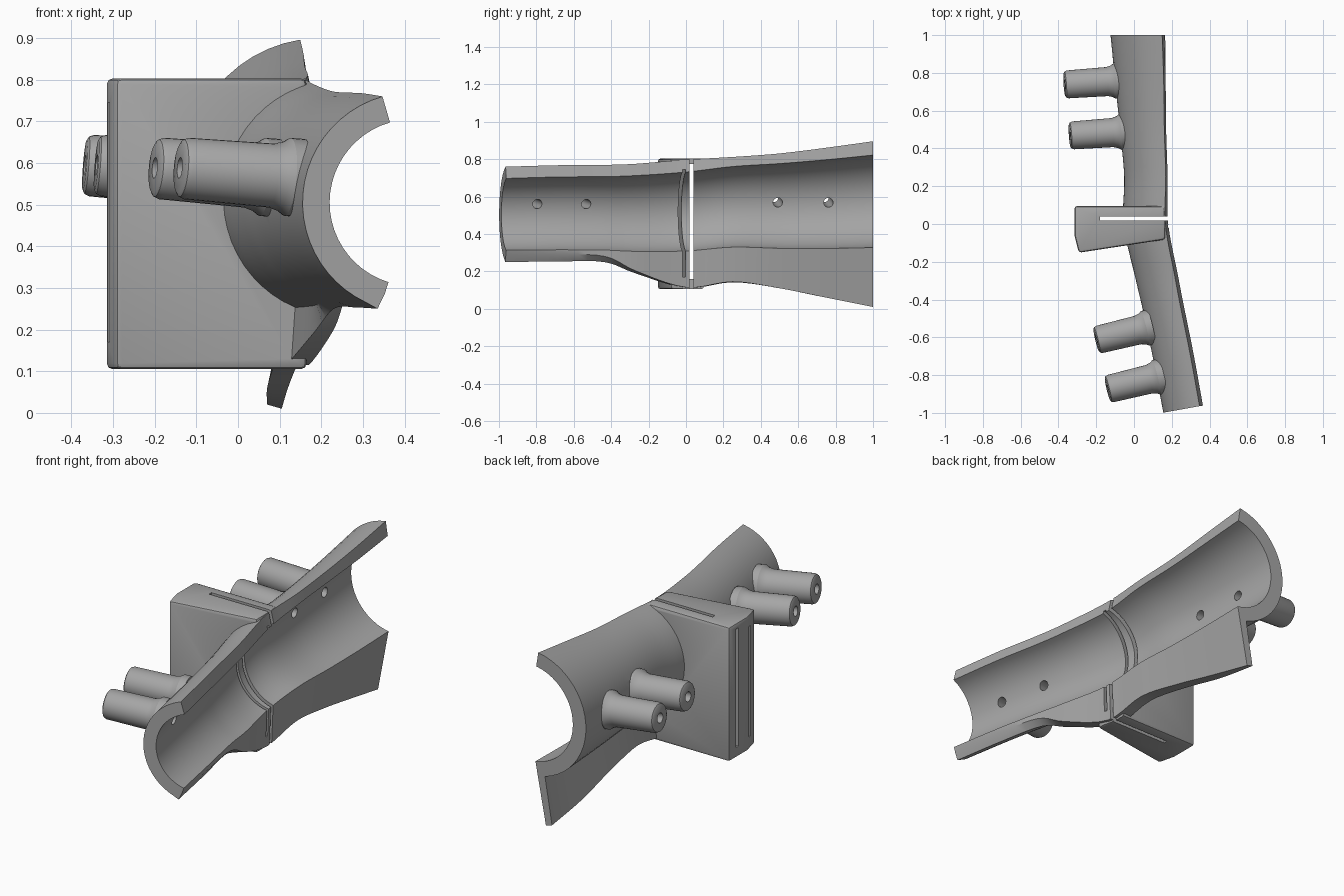
import bpy, bmesh, math
from mathutils import Vector, Matrix

if "Cube" in bpy.data.objects:
    bpy.data.objects.remove(bpy.data.objects["Cube"], do_unlink=True)

grey = bpy.data.materials.new("matte grey")
grey.use_nodes = True
colour = (0.38, 0.38, 0.38, 1)
grey.diffuse_color = colour
grey.node_tree.nodes["Principled BSDF"].inputs["Base Color"].default_value = colour


def make(name, bm):
    bmesh.ops.recalc_face_normals(bm, faces=bm.faces)
    mesh = bpy.data.meshes.new(name)
    bm.to_mesh(mesh)
    bm.free()
    mesh.materials.append(grey)
    obj = bpy.data.objects.new(name, mesh)
    bpy.context.collection.objects.link(obj)
    return obj


def loft(name, rings):
    """Skin closed rings of equal length and cap both ends."""
    bm = bmesh.new()
    rows = [[bm.verts.new(p) for p in ring] for ring in rings]
    n = len(rows[0])
    for a, b in zip(rows, rows[1:]):
        for i in range(n):
            j = (i + 1) % n
            bm.faces.new((a[i], a[j], b[j], b[i]))
    bm.faces.new(rows[0])
    bm.faces.new(rows[-1])
    return make(name, bm)


def combine(target, tool, operation):
    """Apply a boolean and discard the tool."""
    mod = target.modifiers.new("join", 'BOOLEAN')
    mod.operation = operation
    mod.solver = 'EXACT'
    mod.object = tool
    graph = bpy.context.evaluated_depsgraph_get()
    mesh = bpy.data.meshes.new_from_object(target.evaluated_get(graph))
    target.modifiers.clear()
    target.data = mesh
    bpy.data.objects.remove(tool, do_unlink=True)


def smooth_path(keys, steps):
    """Catmull-Rom interpolation of the station values."""
    out = []
    for i in range(len(keys) - 1):
        k = [keys[max(0, min(len(keys) - 1, i + d))] for d in (-1, 0, 1, 2)]
        for s in range(steps):
            t = s / steps
            out.append([b + t / 2 * (c - a + t * (2 * a - 5 * b + 4 * c - d
                        + t * (3 * (b - c) + d - a))) for a, b, c, d in zip(*k)])
    return out + [list(keys[-1])]


# Trough stations: y, centre x, centre z, inner r, outer r, rim angle,
# inner end angle, flap front x, flap z, flap back x, flap back z
STATIONS = [
    (-.98, .42, .505, .20, .265, 106, 253, .352, .285, .335, .25),
    (-.70, .37, .51, .203, .268, 106, 253, .307, .29, .285, .253),
    (-.45, .32, .51, .205, .27, 106, 253, .262, .28, .23, .25),
    (-.28, .285, .51, .21, .275, 105, 255, .23, .20, .18, .19),
    (0, .23, .52, .217, .285, 103, 256, .17, .115, .11, .112),
    (.25, .22, .545, .22, .272, 101, 258, .16, .145, .10, .142),
    (.50, .21, .55, .23, .285, 100, 260, .14, .11, .085, .11),
    (.75, .205, .56, .24, .305, 99, 261, .12, .06, .07, .06),
    (1.0, .20, .575, .25, .325, 99, 262, .105, .01, .07, .02),
]
ARC = 22


def arc(cx, cz, r, a0, a1):
    angles = [math.radians(a0 + (a1 - a0) * i / ARC) for i in range(ARC + 1)]
    return [(cx + r * math.cos(a), cz + r * math.sin(a)) for a in angles]


def place(points, y, cx):
    # front sections lean to stay square to the angled axis
    lean = .18 * min(1, max(0, -y / .3))
    return [Vector((x, y + lean * (x - cx + .16), z)) for x, z in points]


wall_rings, void_rings = [], []
for y, cx, cz, ri, ro, a0, a1, fx, fz, bx, bz in smooth_path(STATIONS, 5):
    inner = arc(cx, cz, ri, a0, a1)
    outer = arc(cx, cz, ro, a0, a1 - 8)
    wall_rings.append(place(inner + [(fx, fz), (bx, bz)] + outer[::-1], y, cx))
    if abs(y) < .4:
        cut = arc(cx, cz, ri + .02, a0, a1)
        far = cx + .5
        void = cut + [(fx - .02, fz - .05), (far, fz - .05), (far, cut[0][1])]
        void_rings.append(place(void, y, cx))
body = loft("bone_guide", wall_rings)


# Cutting block, hollowed to follow the trough
def prism(name, outline, z0, z1):
    return loft(name, [[Vector((x, y, z)) for x, y in outline] for z in (z0, z1)])


block = prism("block", [(-.315, .095), (-.315, -.06), (-.292, -.152), (.165, -.082), (.165, .095)], .105, .803)
bevel = block.modifiers.new("soft edges", 'BEVEL')
bevel.width = .014
bevel.segments = 2
combine(block, loft("block_void", void_rings), 'DIFFERENCE')
combine(body, block, 'UNION')

# Hollow drill pegs: tip position and direction
FRONT = Vector((-.97, -.235, .08)).normalized()
BACK = Vector((-.99, -.07, .08)).normalized()
PEGS = [((-.20, -.615, .588), FRONT), ((-.14, -.875, .588), FRONT),
        ((-.34, .468, .595), BACK), ((-.368, .738, .595), BACK)]
PROFILE = [(0, .094), (.035, .094), (.05, .084), (.075, .077), (.285, .074), (.297, .069), (.302, .06)]


def lathe(name, profile, tip, direction, length):
    turn = direction.to_track_quat('Z', 'Y').to_matrix().to_4x4()
    frame = Matrix.Translation(Vector(tip) - direction * length) @ turn
    rings = []
    for h, r in profile:
        rings.append([frame @ Vector((r * math.cos(t), r * math.sin(t), h))
                      for t in (math.tau * i / 32 for i in range(32))])
    return loft(name, rings)


for tip, direction in PEGS:
    combine(body, lathe("peg", PROFILE, tip, direction, .302), 'UNION')
for tip, direction in PEGS:
    combine(body, lathe("drill_hole", [(0, .025), (.5, .025)], tip, direction, .42), 'DIFFERENCE')


# Saw slots: a straight one open at top and bottom, an angled closed one
def slot(x0, x1, y, slope, width, z0, z1):
    h = width / 2
    a, b = y + slope * x0, y + slope * x1
    outline = [(x0, a - h), (x1, b - h), (x1, b + h), (x0, a + h)]
    combine(body, prism("saw_slot", outline, z0, z1), 'DIFFERENCE')


slot(-.18, .5, .029, 0, .02, -.1, 1)
slot(-.5, .4, .029, 0, .02, .16, .775)
slot(-.5, .4, -.036, .14, .017, .17, .745)

# Smooth shading with crisp rims
bpy.ops.object.select_all(action='DESELECT')
body.select_set(True)
bpy.context.view_layer.objects.active = body
bpy.ops.object.shade_smooth_by_angle(angle=math.radians(32))
